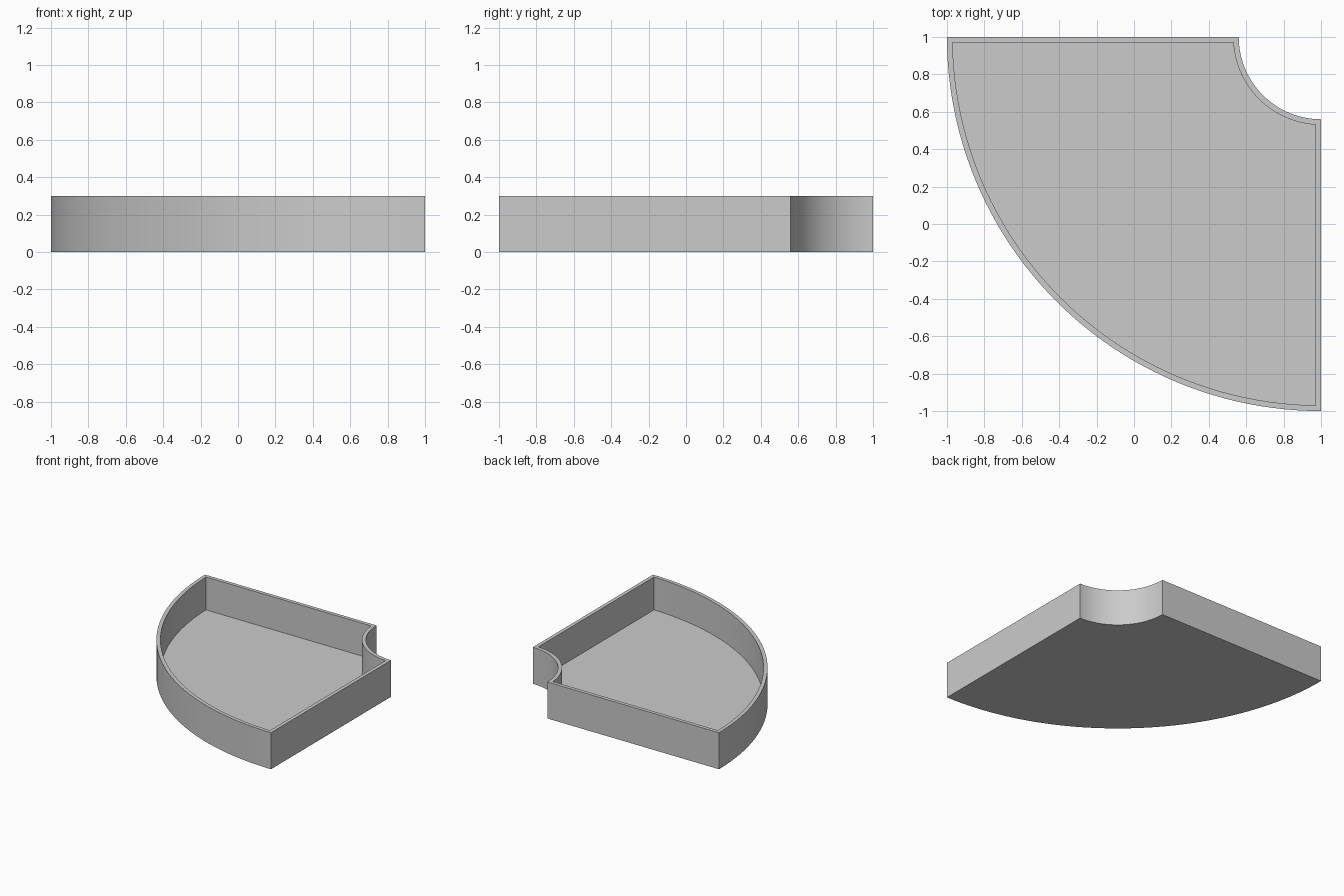
import bpy, bmesh
from math import sin, cos, asin, pi

cube = bpy.data.objects.get("Cube")
if cube:
    bpy.data.objects.remove(cube, do_unlink=True)

HEIGHT, WALL, FLOOR = 0.3, 0.03, 0.03
OUTER_R, INNER_R = 2.0, 0.44
STEPS = 48

grey = bpy.data.materials.new("light_grey")
grey.use_nodes = True
colour = (0.6, 0.6, 0.6, 1)
grey.diffuse_color = colour
grey.node_tree.nodes["Principled BSDF"].inputs["Base Color"].default_value = colour


def arc(radius, inset):
    """Quarter arc about the corner (1, 1), trimmed to the inset straight sides."""
    trim = asin(inset / radius)
    angles = [pi + trim + (pi / 2 - 2 * trim) * i / STEPS for i in range(STEPS + 1)]
    return [(1 + radius * cos(a), 1 + radius * sin(a)) for a in angles]


def outline(inset):
    return arc(OUTER_R - inset, inset) + arc(INNER_R + inset, inset)[::-1]


bm = bmesh.new()


def ring(points, z):
    return [bm.verts.new((x, y, z)) for x, y in points]


# Outside wall, rim, inside wall, closed by the underside and the floor
rings = [ring(outline(0), 0), ring(outline(0), HEIGHT),
         ring(outline(WALL), HEIGHT), ring(outline(WALL), FLOOR)]
count = len(rings[0])
for low, high in zip(rings, rings[1:]):
    for i in range(count):
        j = (i + 1) % count
        bm.faces.new((low[i], low[j], high[j], high[i]))


# Strips between the two arcs keep the flat faces cleanly filled
def fill(loop, up):
    for i in range(STEPS):
        quad = (loop[i], loop[i + 1], loop[-2 - i], loop[-1 - i])
        bm.faces.new(quad if up else quad[::-1])


fill(rings[0], False)
fill(rings[-1], True)
bmesh.ops.recalc_face_normals(bm, faces=bm.faces)

mesh = bpy.data.meshes.new("quarter_ring_tray")
bm.to_mesh(mesh)
bm.free()
mesh.materials.append(grey)
tray = bpy.data.objects.new("quarter_ring_tray", mesh)
bpy.context.collection.objects.link(tray)

# Smooth curved walls with sharp corners
bpy.context.view_layer.objects.active = tray
tray.select_set(True)
bpy.ops.object.shade_smooth_by_angle(angle=pi / 6)
